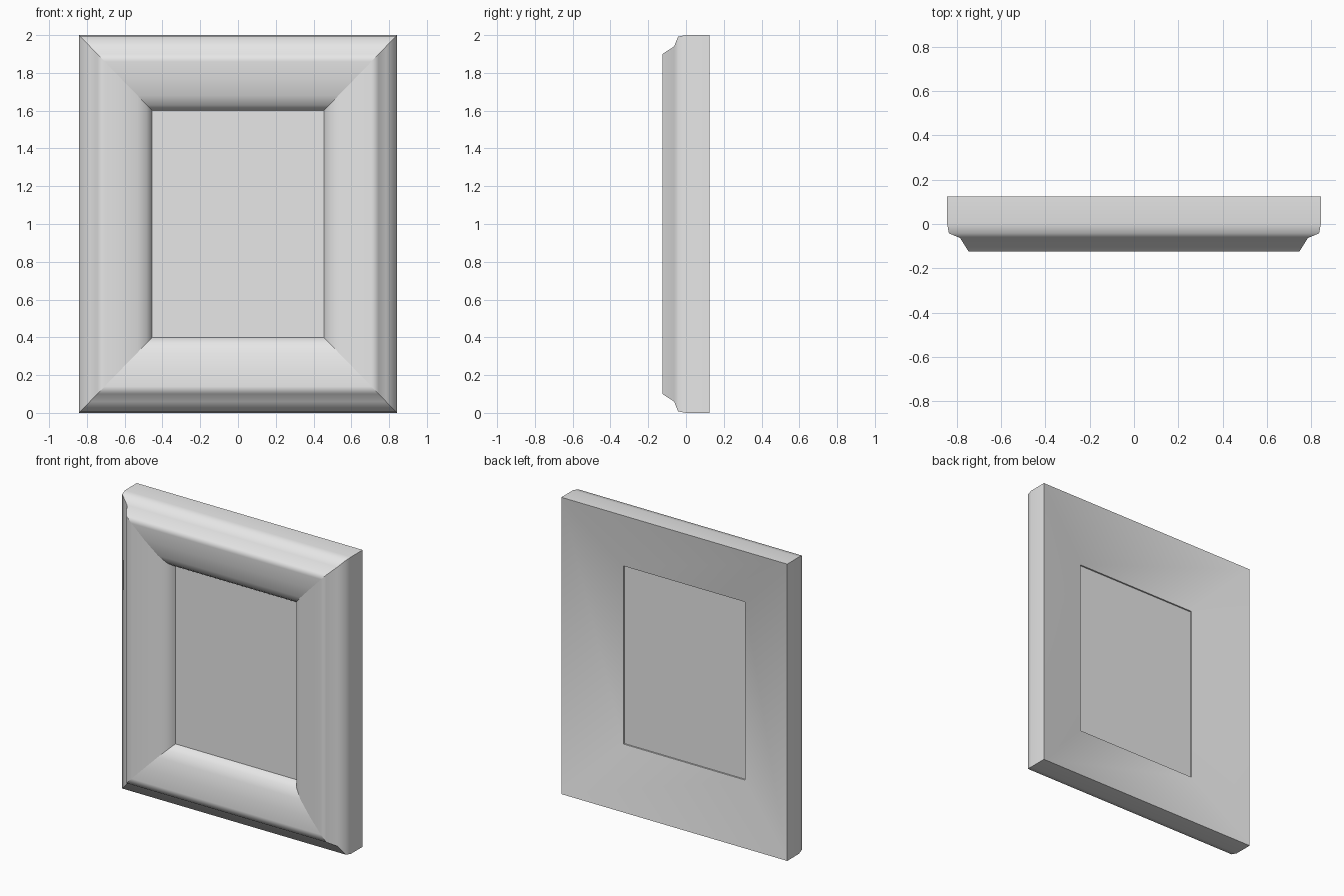
import bpy
import bmesh

default = bpy.data.objects.get("Cube")
if default:
    bpy.data.objects.remove(default, do_unlink=True)

HALF_W, HALF_H = 0.842, 1.0

grey = bpy.data.materials.new("plain grey")
grey.use_nodes = True
colour = (0.8, 0.8, 0.8, 1)
grey.diffuse_color = colour
grey.node_tree.nodes["Principled BSDF"].inputs["Base Color"].default_value = colour


def add_object(name, bm):
    bmesh.ops.recalc_face_normals(bm, faces=bm.faces[:])
    mesh = bpy.data.meshes.new(name)
    bm.to_mesh(mesh)
    bm.free()
    mesh.materials.append(grey)
    obj = bpy.data.objects.new(name, mesh)
    bpy.context.collection.objects.link(obj)
    return obj


# Moulding cross-section: (distance in from the outer edge, depth),
# from the back outer edge over the front to the back of the opening
profile = [
    (0, 0.125), (0, 0.0), (0.008, -0.042), (0.06, -0.063),
    (0.10, -0.125), (0.14, -0.125), (0.23, -0.115), (0.32, -0.095),
    (0.37, -0.065), (0.39, -0.04), (0.40, -0.018), (0.40, 0.018),
]

# Mitred frame: one rectangular ring for each profile point
bm = bmesh.new()
rings = []
for inset, y in profile:
    w, h = HALF_W - inset * 0.97, HALF_H - inset
    rings.append([bm.verts.new((sx * w, y, 1 + sz * h))
                  for sx, sz in ((-1, -1), (1, -1), (1, 1), (-1, 1))])

count = len(rings)
for i in range(count):
    a, b = rings[i], rings[(i + 1) % count]
    for k in range(4):
        n = (k + 1) % 4
        face = bm.faces.new((a[k], a[n], b[n], b[k]))
        face.smooth = True

# Crisp mitres on the front, crisp rims at the outer back and the opening
for i in range(count - 1):
    for k in range(4):
        bm.edges.get((rings[i][k], rings[i + 1][k])).smooth = False
for ring in (rings[0], rings[-2], rings[-1]):
    for k in range(4):
        bm.edges.get((ring[k], ring[(k + 1) % 4])).smooth = False
add_object("frame_moulding", bm)

# Flat panel filling the opening
bm = bmesh.new()
bmesh.ops.create_cube(bm, size=1)
for v in bm.verts:
    v.co.x *= 0.912
    v.co.y = v.co.y * 0.024 - 0.004
    v.co.z = v.co.z * 1.204 + 1
add_object("picture_panel", bm)
